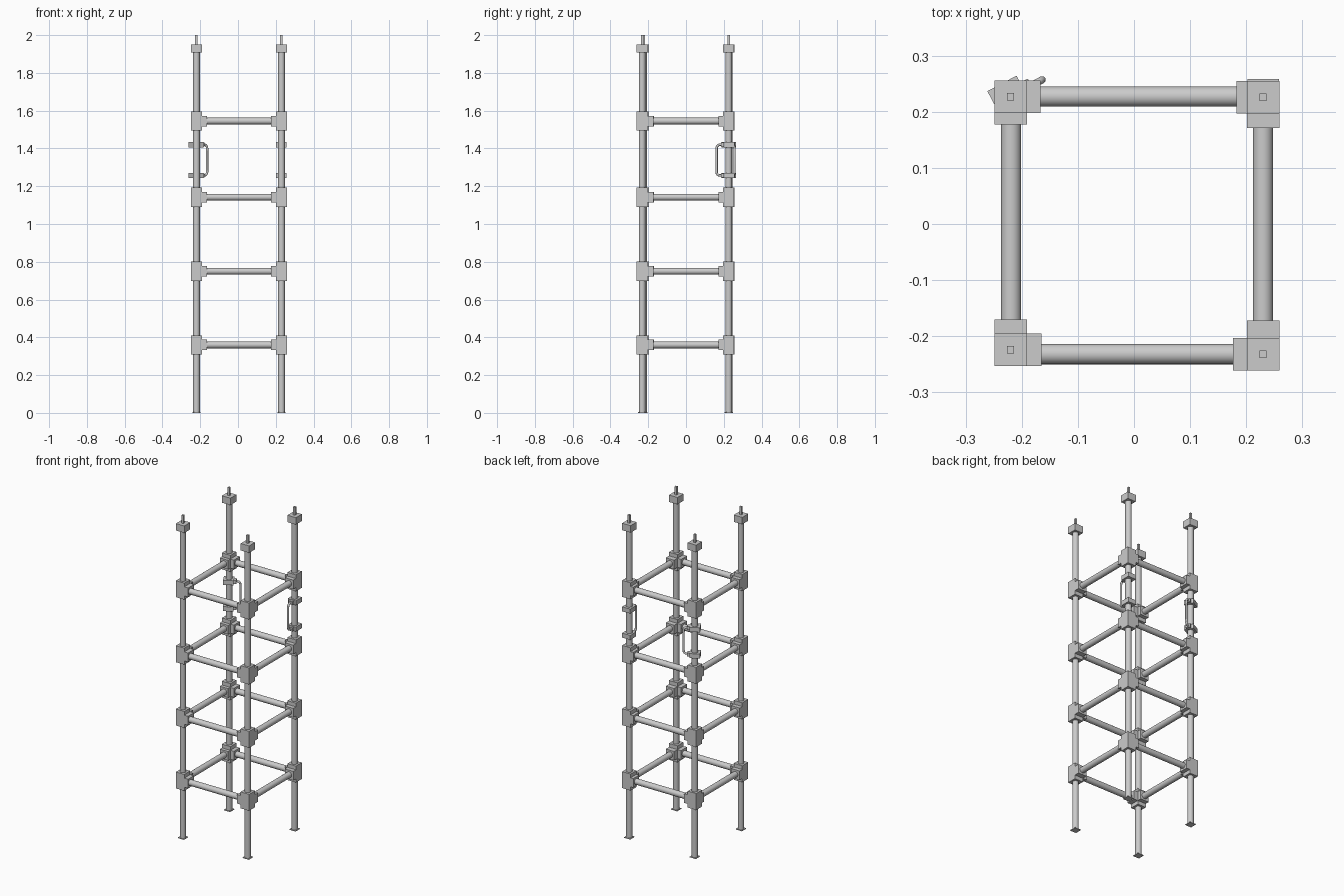
import bpy, math
from mathutils import Vector, Matrix

if "Cube" in bpy.data.objects:
    bpy.data.objects.remove(bpy.data.objects["Cube"])

R = 0.018                                   # tube radius
LEVELS = (0.36, 0.75, 1.142, 1.545)         # rail heights
# post centre and how far its x and y sockets reach
POSTS = {
    "front_left":  (-0.220, -0.224, -0.165, -0.170),
    "front_right": (0.230, -0.232, 0.176, -0.172),
    "back_left":   (-0.220, 0.227, -0.167, 0.177),
    "back_right":  (0.230, 0.226, 0.183, 0.171),
}


def box(name, lo, hi, mat=Matrix()):
    bpy.ops.mesh.primitive_cube_add(size=1)
    o = bpy.context.object
    o.name = name
    lo, hi = Vector(lo), Vector(hi)
    size = Vector([abs(a - b) for a, b in zip(lo, hi)])
    o.data.transform(mat @ Matrix.Translation((lo + hi) / 2) @ Matrix.Diagonal(size).to_4x4())
    return o


def tube(name, a, b, r=R):
    a, b = Vector(a), Vector(b)
    bpy.ops.mesh.primitive_cylinder_add(vertices=24, radius=r, depth=(b - a).length,
                                        location=(a + b) / 2)
    o = bpy.context.object
    o.name = name
    o.rotation_euler = (b - a).to_track_quat('Z', 'Y').to_euler()
    bpy.ops.object.shade_smooth_by_angle(angle=math.radians(40))
    return o


def corner_box(name, x, y, h, z0, z1):
    return box(name, (x - h, y - h, z0), (x + h, y + h, z1))


# posts with foot plate, top cap, locating pin and corner brackets
H = 0.029
for n, (x, y, sx, sy) in POSTS.items():
    tube(n + "_post", (x, y, 0.002), (x, y, 1.92))
    corner_box(n + "_foot_plate", x, y, 0.021, 0, 0.004)
    corner_box(n + "_cap", x, y, H, 1.907, 1.95)
    corner_box(n + "_pin", x, y, 0.0065, 1.95, 2.0)
    for i, z in enumerate(LEVELS, 1):
        corner_box(f"{n}_bracket_{i}", x, y, H, z - 0.051, z + 0.051)
        box(f"{n}_socket_x_{i}", (x, y - H, z - 0.028), (sx, y + H, z + 0.028))
        box(f"{n}_socket_y_{i}", (x - H, y, z - 0.028), (x + H, sy, z + 0.028))

# horizontal rails
for i, z in enumerate(LEVELS, 1):
    tube(f"front_rail_{i}", (-0.20, -0.232, z), (0.21, -0.232, z))
    tube(f"back_rail_{i}", (-0.20, 0.227, z), (0.21, 0.227, z))
    tube(f"left_rail_{i}", (-0.219, -0.20, z), (-0.219, 0.20, z))
    tube(f"right_rail_{i}", (0.230, -0.21, z), (0.230, 0.20, z))


# grab handle: two clamps round the post and a bent bar
def handle(name, post, angle):
    x, y = POSTS[post][:2]
    mat = Matrix.Translation((x, y, 0)) @ Matrix.Rotation(math.radians(angle), 4, 'Z')
    zb, zt = 1.257, 1.42
    for tag, z in (("lower", zb), ("upper", zt)):
        box(f"{name}_{tag}_clamp", (-0.032, -0.028, z - 0.014), (0.027, 0.028, z + 0.014), mat)
        box(f"{name}_{tag}_lug", (0.02, -0.014, z - 0.011), (0.042, 0.014, z + 0.011), mat)
    cu = bpy.data.curves.new(name + "_bar", 'CURVE')
    cu.dimensions = '3D'
    cu.bevel_depth = 0.0065
    cu.bevel_resolution = 2
    cu.use_fill_caps = True
    s = cu.splines.new('POLY')
    r, u = 0.018, 0.064
    pts = [(0.03, zb)]
    for k in range(5):
        t = k / 4 * math.pi / 2
        pts.append((u - r + r * math.sin(t), zb + r - r * math.cos(t)))
    pts += [(a, zb + zt - z) for a, z in reversed(pts)]
    s.points.add(len(pts) - 1)
    for p, (a, z) in zip(s.points, pts):
        p.co = (*(mat @ Vector((a, 0, z))), 1)
    o = bpy.data.objects.new(name + "_bar", cu)
    bpy.context.collection.objects.link(o)
    bpy.ops.object.select_all(action='DESELECT')
    o.select_set(True)
    bpy.context.view_layer.objects.active = o
    bpy.ops.object.convert(target='MESH')
    bpy.ops.object.shade_smooth_by_angle(angle=math.radians(50))


handle("left_handle", "back_left", 28)
handle("right_handle", "back_right", -90)
